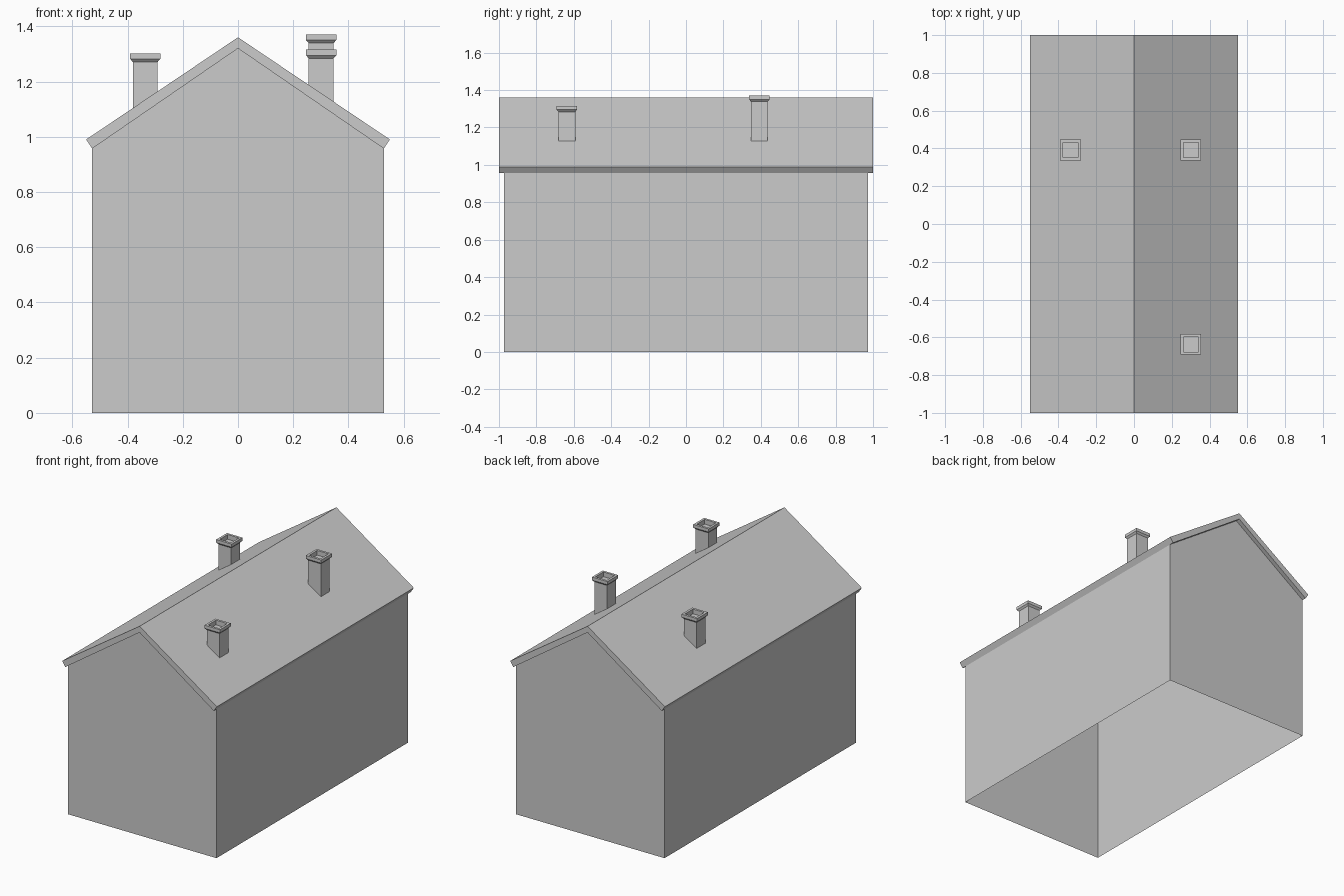
import bpy, bmesh

if "Cube" in bpy.data.objects:
    bpy.data.objects.remove(bpy.data.objects["Cube"])


def make_object(name, bm):
    bmesh.ops.recalc_face_normals(bm, faces=bm.faces)
    mesh = bpy.data.meshes.new(name)
    bm.to_mesh(mesh)
    bm.free()
    ob = bpy.data.objects.new(name, mesh)
    bpy.context.collection.objects.link(ob)
    return ob


def loft(bm, rings):
    """Join closed vertex rings with quads."""
    loops = [[bm.verts.new(p) for p in ring] for ring in rings]
    for a, b in zip(loops, loops[1:]):
        n = len(a)
        for i in range(n):
            j = (i + 1) % n
            bm.faces.new((a[i], a[j], b[j], b[i]))
    return loops


RIDGE, EAVE_X, EAVE_Z = 1.36, 0.55, 0.99
SLOPE = (RIDGE - EAVE_Z) / EAVE_X
WALL_X, WALL_Y, WALL_Z, PEAK = 0.528, 0.972, 0.957, 1.32

# Walls: thin shell with gable ends, open underneath
bm = bmesh.new()
gables = []
for y in (-WALL_Y, WALL_Y):
    pts = [(-WALL_X, 0), (WALL_X, 0), (WALL_X, WALL_Z), (0, PEAK), (-WALL_X, WALL_Z)]
    gables.append([bm.verts.new((x, y, z)) for x, z in pts])
    bm.faces.new(gables[-1])
for i, j in ((1, 2), (4, 0)):
    bm.faces.new((gables[0][i], gables[0][j], gables[1][j], gables[1][i]))
make_object("walls", bm)

# Roof: chevron slab running the full length
bm = bmesh.new()
profile = [(-EAVE_X, EAVE_Z), (0, RIDGE), (EAVE_X, EAVE_Z),
           (WALL_X, WALL_Z), (0, PEAK), (-WALL_X, WALL_Z)]
ends = loft(bm, [[(x, y, z) for x, z in profile] for y in (-1, 1)])
for e in ends:
    bm.faces.new((e[0], e[1], e[4], e[5]))
    bm.faces.new((e[1], e[2], e[3], e[4]))
make_object("roof", bm)


# Chimneys: square shaft cut to the roof slope, flared cap, sunken flue
def chimney(name, cx, cy, top):
    shaft, cap, flue = 0.045, 0.055, 0.04

    def square(r, z=None):
        pts = [(cx - r, cy - r), (cx + r, cy - r), (cx + r, cy + r), (cx - r, cy + r)]
        return [(x, y, RIDGE - SLOPE * abs(x) - 0.004 if z is None else z)
                for x, y in pts]

    bm = bmesh.new()
    loops = loft(bm, [square(shaft), square(shaft, top - 0.031),
                      square(cap, top - 0.02), square(cap, top),
                      square(flue, top), square(flue, top - 0.03)])
    bm.faces.new(loops[-1])
    make_object(name, bm)


chimney("chimney_front_right", 0.301, -0.637, 1.315)
chimney("chimney_back_right", 0.301, 0.392, 1.37)
chimney("chimney_back_left", -0.336, 0.392, 1.302)
